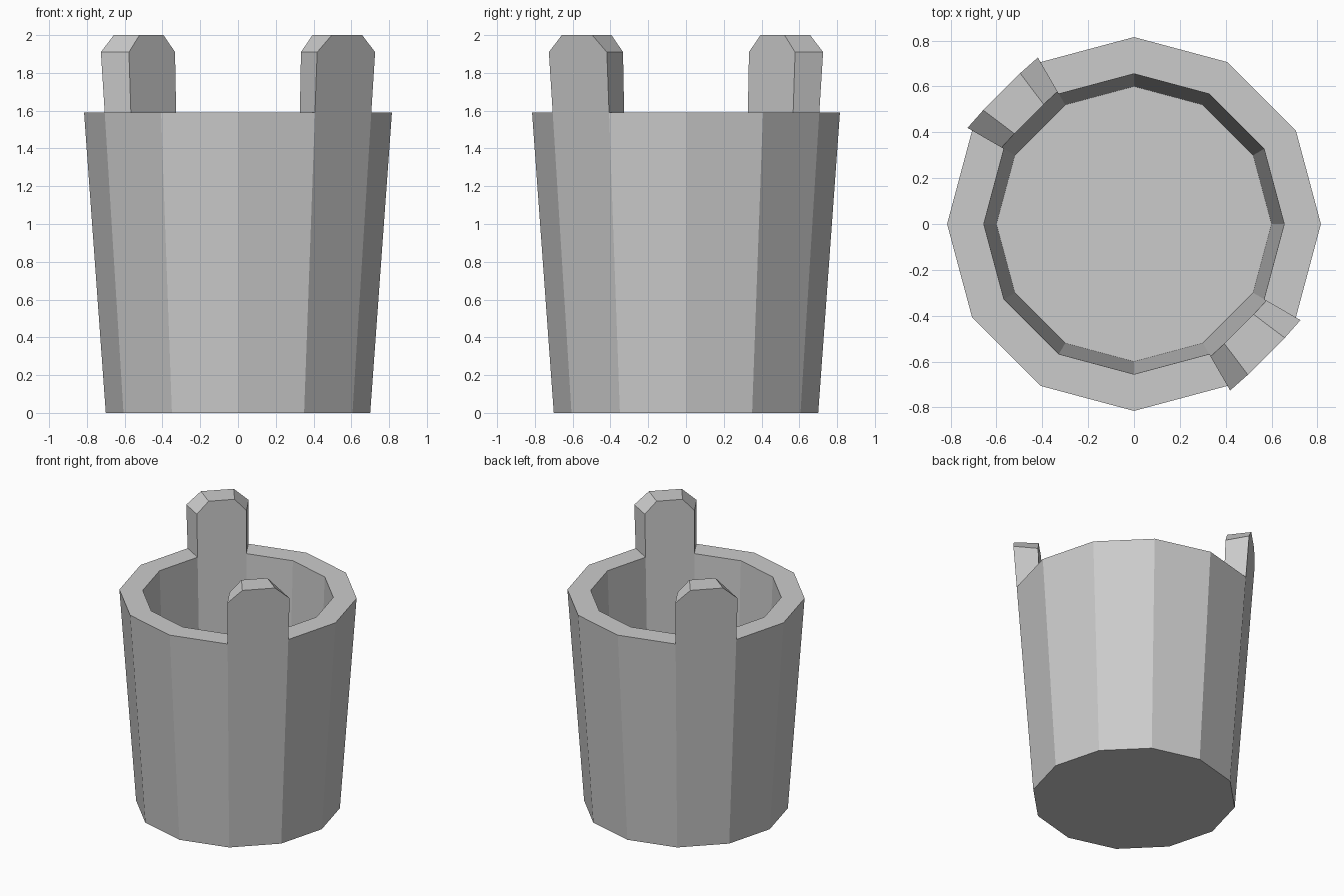
import bpy
from math import cos, sin, radians
from mathutils import Vector

if "Cube" in bpy.data.objects:
    bpy.data.objects.remove(bpy.data.objects["Cube"])

SIDES = 12
RIM_Z, FLOOR_Z = 1.59, 0.10
GRIPS = (4, 10)              # rim segments that rise into grips


def outer_r(z):
    return 0.70 + (0.815 - 0.70) * z / RIM_Z


def inner_r(z):
    return 0.60 + (0.655 - 0.60) * (z - FLOOR_Z) / (RIM_Z - FLOOR_Z)


def point(r, i, z):
    a = radians(360 / SIDES * i)
    return Vector((r * cos(a), r * sin(a), z))


def make_object(name, verts, faces):
    mesh = bpy.data.meshes.new(name)
    mesh.from_pydata(verts, [], faces)
    mesh.update()
    obj = bpy.data.objects.new(name, mesh)
    bpy.context.collection.objects.link(obj)
    return obj


# Bucket body: outer wall, rim, inner wall, floor
profile = [(outer_r(0), 0), (outer_r(RIM_Z), RIM_Z),
           (inner_r(RIM_Z), RIM_Z), (inner_r(FLOOR_Z), FLOOR_Z)]
verts = [point(r, i, z) for r, z in profile for i in range(SIDES)]
faces = [list(range(SIDES))[::-1], list(range(3 * SIDES, 4 * SIDES))]
for ring in range(3):
    for i in range(SIDES):
        if ring == 1 and i in GRIPS:
            continue         # open where a grip continues the wall
        j = (i + 1) % SIDES
        a, b = ring * SIDES, (ring + 1) * SIDES
        faces.append([a + i, a + j, b + j, b + i])
make_object("bucket_body", verts, faces)


# Grips: raised wall segments with clipped top corners
def grip_outline(radius, i):
    def at(t, z):
        return point(radius(z), i, z).lerp(point(radius(z), i + 1, z), t)
    return [at(t, z) for t, z in ((0, RIM_Z), (1, RIM_Z), (1, 1.91),
                                  (0.76, 2.0), (0.24, 2.0), (0, 1.91))]


for name, i in zip(("grip_left", "grip_right"), GRIPS):
    verts = grip_outline(outer_r, i) + grip_outline(inner_r, i)
    faces = [list(range(6)), list(range(6, 12))[::-1]]
    faces += [[k, k + 6, (k + 1) % 6 + 6, (k + 1) % 6] for k in range(1, 6)]
    make_object(name, verts, faces)
